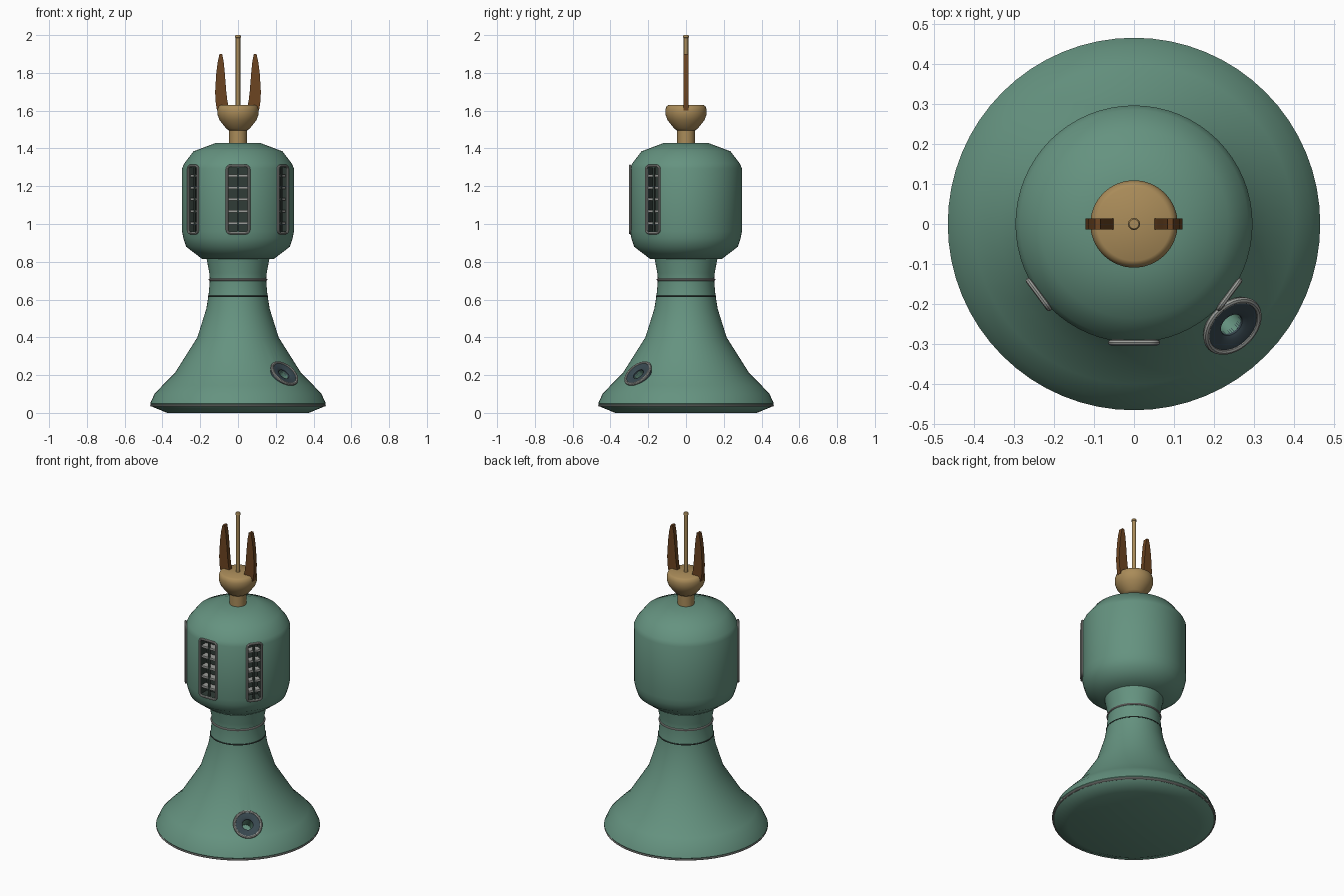
import bpy, bmesh, math
from mathutils import Matrix, Vector

if "Cube" in bpy.data.objects:
    bpy.data.objects.remove(bpy.data.objects["Cube"])


def material(name, rgb):
    m = bpy.data.materials.new(name)
    m.diffuse_color = (*rgb, 1)
    m.use_nodes = True
    m.node_tree.nodes["Principled BSDF"].inputs["Base Color"].default_value = m.diffuse_color
    return m


GREEN = material("sea green", (0.13, 0.29, 0.215))
DARK = material("dark green", (0.03, 0.045, 0.038))
GREY = material("grey metal", (0.33, 0.34, 0.32))
TAN = material("brass tan", (0.40, 0.26, 0.10))
BROWN = material("brown", (0.15, 0.058, 0.015))
SLATE = material("slate", (0.04, 0.065, 0.08))
I4 = Matrix.Identity(4)


def finish(name, bm, mats, smooth=True, index=0):
    bmesh.ops.recalc_face_normals(bm, faces=bm.faces)
    mesh = bpy.data.meshes.new(name)
    bm.to_mesh(mesh)
    bm.free()
    ob = bpy.data.objects.new(name, mesh)
    bpy.context.collection.objects.link(ob)
    for m in mats:
        mesh.materials.append(m)
    for p in mesh.polygons:
        p.material_index = index
    if smooth:
        soften(ob)
    return ob


def soften(ob):
    bpy.ops.object.select_all(action='DESELECT')
    ob.select_set(True)
    bpy.context.view_layer.objects.active = ob
    bpy.ops.object.shade_smooth_by_angle(angle=math.radians(42))


def lathe(name, profile, mats, matrix=I4, segments=64, loop=False, smooth=True):
    """Revolve (radius, z) points about z; loop joins last point to first."""
    bm = bmesh.new()
    rings = []
    for r, z in profile:
        ring = [bm.verts.new(matrix @ Vector((r * math.cos(a), r * math.sin(a), z)))
                for a in (2 * math.pi * i / segments for i in range(segments))]
        rings.append(ring)
    pairs = list(zip(rings, rings[1:]))
    if loop:
        pairs.append((rings[-1], rings[0]))
    else:
        bm.faces.new(rings[0][::-1])
        bm.faces.new(rings[-1])
    for lo, hi in pairs:
        for i in range(segments):
            j = (i + 1) % segments
            bm.faces.new((lo[i], lo[j], hi[j], hi[i]))
    return finish(name, bm, mats, smooth)


def ring(name, radius, tube, z, mat, matrix=I4):
    pts = [(radius + tube * math.cos(math.pi * k / 4), z + tube * math.sin(math.pi * k / 4))
           for k in range(8)]
    return lathe(name, pts, [mat], matrix, loop=True)


def boxes(name, items, mats, matrix, index=0):
    """Boxes given as (centre, size) pairs in a local frame."""
    bm = bmesh.new()
    for c, s in items:
        bmesh.ops.create_cube(bm, size=1, matrix=matrix @ Matrix.Translation(c) @ Matrix.Diagonal((*s, 1)))
    return finish(name, bm, mats, False, index)


def cut(target, cutter):
    mod = target.modifiers.new("cut", 'BOOLEAN')
    mod.object = cutter
    mod.operation = 'DIFFERENCE'
    mod.solver = 'EXACT'
    bpy.ops.object.select_all(action='DESELECT')
    target.select_set(True)
    bpy.context.view_layer.objects.active = target
    bpy.ops.object.modifier_apply(modifier=mod.name)
    bpy.data.objects.remove(cutter)


def rounded_frame(name, half_w, z0, z1, y, matrix, corner=0.018, tube=0.007):
    cu = bpy.data.curves.new(name, 'CURVE')
    cu.dimensions = '3D'
    cu.bevel_depth = tube
    cu.bevel_resolution = 2
    pts = []
    for q, (cx, cz) in enumerate([(half_w - corner, z1 - corner), (corner - half_w, z1 - corner),
                                  (corner - half_w, z0 + corner), (half_w - corner, z0 + corner)]):
        for k in range(5):
            a = math.pi / 2 * (q + k / 4)
            pts.append(matrix @ Vector((cx + corner * math.cos(a), y, cz + corner * math.sin(a))))
    sp = cu.splines.new('POLY')
    sp.points.add(len(pts) - 1)
    for p, co in zip(sp.points, pts):
        p.co = (*co, 1)
    sp.use_cyclic_u = True
    cu.materials.append(GREY)
    ob = bpy.data.objects.new(name, cu)
    bpy.context.collection.objects.link(ob)
    bpy.ops.object.select_all(action='DESELECT')
    ob.select_set(True)
    bpy.context.view_layer.objects.active = ob
    bpy.ops.object.convert(target='MESH')
    soften(bpy.context.view_layer.objects.active)


# Flared foot and neck
foot = lathe("flared_foot", [
    (0.375, 0), (0.455, 0.033), (0.465, 0.05), (0.442, 0.10), (0.40, 0.145), (0.335, 0.21),
    (0.215, 0.40), (0.168, 0.55), (0.158, 0.61), (0.154, 0.64), (0.149, 0.705),
    (0.152, 0.74), (0.167, 0.82)], [GREEN, DARK], smooth=False)
ring("foot_rim", 0.458, 0.007, 0.04, GREY)
ring("neck_ring", 0.150, 0.006, 0.705, GREY)
ring("neck_seam", 0.156, 0.004, 0.617, DARK)

# Rounded drum head
head = lathe("drum_head", [
    (0.19, 0.815), (0.275, 0.88), (0.289, 0.925), (0.296, 0.96), (0.296, 1.295),
    (0.285, 1.32), (0.235, 1.385), (0.115, 1.43)], [GREEN, DARK], smooth=False)

# Recessed windows with frames and slats
for label, angle, half_w in (("front", 0, 0.058), ("right", 53.5, 0.043), ("left", -53.5, 0.043)):
    m = Matrix.Rotation(math.radians(angle), 4, 'Z')
    w = 2 * half_w - 0.008
    cut(head, boxes("window_cutter", [((0, -0.29, 1.13), (w, 0.12, 0.34))], [GREEN, DARK], m, 1))
    rounded_frame(label + "_window_frame", half_w, 0.952, 1.308, -0.296, m)
    boxes(label + "_window_slats",
          [((0, -0.262, 1.13 + 0.0625 * k), (w, 0.045, 0.013)) for k in range(-2, 3)], [GREY], m)
    boxes(label + "_window_bar", [((0, -0.284, 1.13), (0.012, 0.008, 0.34))], [DARK], m)
soften(head)

# Porthole on the slope of the foot
az, tilt = math.radians(-46), math.radians(42)
normal = Vector((math.cos(az) * math.cos(tilt), math.sin(az) * math.cos(tilt), math.sin(tilt)))
port = Matrix.Translation((0.35 * math.cos(az), 0.35 * math.sin(az), 0.205)) @ \
    normal.to_track_quat('Z', 'Y').to_matrix().to_4x4()
cut(foot, lathe("port_cutter", [(0.031, -0.10), (0.031, 0.05)], [GREEN], port, 32, smooth=False))
soften(foot)
lathe("port_plate", [(0.031, -0.02), (0.031, 0.001), (0.042, 0.008), (0.076, 0.008), (0.076, -0.02)],
      [SLATE], port, 40, loop=True)
ring("port_rim", 0.076, 0.008, 0.005, GREY, port)

# Stem, cup and central rod
lathe("stem", [(0.047, 1.42), (0.047, 1.51)], [TAN], segments=40)
lathe("cup", [(0.047, 1.495), (0.062, 1.505), (0.098, 1.55), (0.109, 1.58), (0.109, 1.605),
              (0.103, 1.623), (0.092, 1.63)], [TAN])
lathe("rod", [(0.012, 1.62), (0.012, 1.985), (0.015, 1.987), (0.015, 1.996), (0.012, 2.0)],
      [TAN], segments=24)

# Mirrored curved prongs
OUTER = [(0.111, 1.60), (0.119, 1.65), (0.121, 1.70), (0.115, 1.80), (0.107, 1.86), (0.098, 1.90)]
INNER = [(0.084, 1.90), (0.076, 1.86), (0.070, 1.80), (0.062, 1.70), (0.056, 1.65), (0.047, 1.61)]
for label, side in (("right", 1), ("left", -1)):
    bm = bmesh.new()
    face = bm.faces.new([bm.verts.new((side * x, -0.0135, z)) for x, z in OUTER + INNER])
    ext = bmesh.ops.extrude_face_region(bm, geom=[face])
    bmesh.ops.translate(bm, vec=(0, 0.027, 0),
                        verts=[g for g in ext["geom"] if isinstance(g, bmesh.types.BMVert)])
    finish(label + "_prong", bm, [BROWN])
